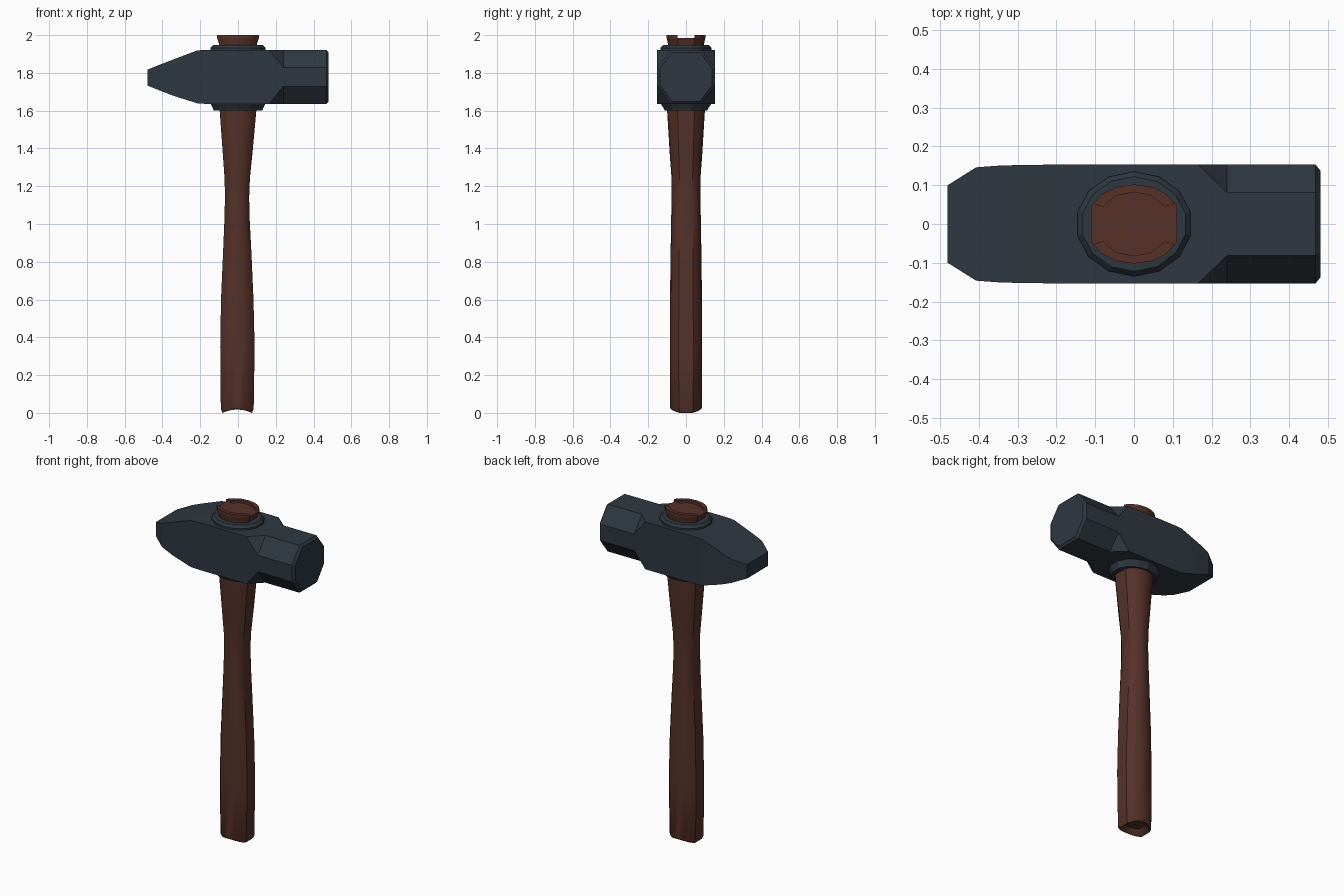
import bpy, math

if "Cube" in bpy.data.objects:
    bpy.data.objects.remove(bpy.data.objects["Cube"])


def material(name, color):
    m = bpy.data.materials.new(name)
    m.diffuse_color = color
    m.use_nodes = True
    m.node_tree.nodes["Principled BSDF"].inputs["Base Color"].default_value = m.diffuse_color
    return m


steel = material("dark_steel", (0.028, 0.039, 0.051, 1))
wood = material("brown_wood", (0.092, 0.031, 0.022, 1))


def loft(name, rings, mat, smooth=None):
    """Skin matching rings of points and close both ends."""
    n = len(rings[0])
    verts = [p for r in rings for p in r]
    faces = [(a * n + i, a * n + (i + 1) % n, (a + 1) * n + (i + 1) % n, (a + 1) * n + i)
             for a in range(len(rings) - 1) for i in range(n)]
    faces += [tuple(reversed(range(n))), tuple(range(len(verts) - n, len(verts)))]
    mesh = bpy.data.meshes.new(name)
    mesh.from_pydata(verts, [], faces)
    mesh.materials.append(mat)
    ob = bpy.data.objects.new(name, mesh)
    bpy.context.collection.objects.link(ob)
    bpy.ops.object.select_all(action='DESELECT')
    ob.select_set(True)
    bpy.context.view_layer.objects.active = ob
    bpy.ops.object.mode_set(mode='EDIT')
    bpy.ops.mesh.select_all(action='SELECT')
    bpy.ops.mesh.remove_doubles(threshold=0.0005)
    bpy.ops.mesh.normals_make_consistent(inside=False)
    bpy.ops.object.mode_set(mode='OBJECT')
    if smooth:
        bpy.ops.object.shade_smooth_by_angle(angle=math.radians(smooth))
    return ob


# Head: chamfered rectangles along x, wedge on the left, octagonal face on the right
def head_ring(x, hy, hz, cy=0, cz=0):
    zc = 1.779 if x > -0.3 else 1.775
    pts = [(hy, hz - cz), (hy - cy, hz), (cy - hy, hz), (-hy, hz - cz),
           (-hy, cz - hz), (cy - hy, -hz), (hy - cy, -hz), (hy, cz - hz)]
    return [(x, y, zc + z) for y, z in pts]


loft("hammer_head", [head_ring(*s) for s in (
    (-0.48, 0.10, 0.042), (-0.407, 0.146, 0.071), (-0.34, 0.151, 0.097),
    (-0.215, 0.153, 0.14), (-0.17, 0.153, 0.143), (0.165, 0.153, 0.143),
    (0.24, 0.153, 0.143, 0.072, 0.093), (0.468, 0.153, 0.143, 0.072, 0.093),
    (0.48, 0.138, 0.13, 0.065, 0.085))], steel)


# Collars around the eye, above and below the head
def ellipse(z, rx, ry, n=14):
    return [(rx * math.cos(2 * math.pi * (i + .5) / n),
             ry * math.sin(2 * math.pi * (i + .5) / n), z) for i in range(n)]


loft("top_collar", [ellipse(*s) for s in (
    (1.90, 0.15, 0.135), (1.932, 0.15, 0.135), (1.947, 0.136, 0.122), (1.948, 0.10, 0.09))], steel)
loft("bottom_collar", [ellipse(*s) for s in (
    (1.60, 0.132, 0.112), (1.612, 0.136, 0.118), (1.638, 0.149, 0.135), (1.66, 0.149, 0.135))], steel)

# Handle: oval with flattened ends
quarter = [(1, 0.46), (0.75, 0.77), (0.40, 0.96)]
half = quarter + [(0, 1.02)] + [(-x, y) for x, y in reversed(quarter)]
outline = half + [(-x, -y) for x, y in half]


def oval(z, rx, ry, cx=0, arch=0):
    return [(cx + rx * x, ry * y, z + arch * (1 - x * x)) for x, y in outline]


loft("handle", [oval(*s) for s in (
    (0.035, 0.05, 0.05, -0.004, 0.008), (0.006, 0.068, 0.068, -0.004, 0.016),
    (0.0, 0.078, 0.076, -0.004, 0.018), (0.02, 0.087, 0.083, -0.004, 0.006),
    (0.35, 0.091, 0.084, -0.003), (0.60, 0.086, 0.083, -0.004),
    (0.85, 0.075, 0.080, -0.004), (1.02, 0.067, 0.077, -0.005),
    (1.14, 0.064, 0.075, -0.005), (1.24, 0.067, 0.075, -0.004),
    (1.38, 0.079, 0.085, -0.002), (1.60, 0.097, 0.098),
    (1.90, 0.095, 0.092), (1.945, 0.098, 0.092), (1.985, 0.111, 0.10))], wood, 35)

# Raised crescent lips on the handle top
inner = [(-0.104, 0.052), (-0.080, 0.045), (-0.045, 0.073), (0, 0.082),
         (0.045, 0.073), (0.080, 0.045), (0.104, 0.052)]
for side, label in ((-1, "front"), (1, "back")):
    lip = [(0.111 * x, 0.10 * y) for x, y in half] + inner
    loft(label + "_top_lip", [[(x, side * y, z) for x, y in lip] for z in (1.983, 2.0)], wood)
